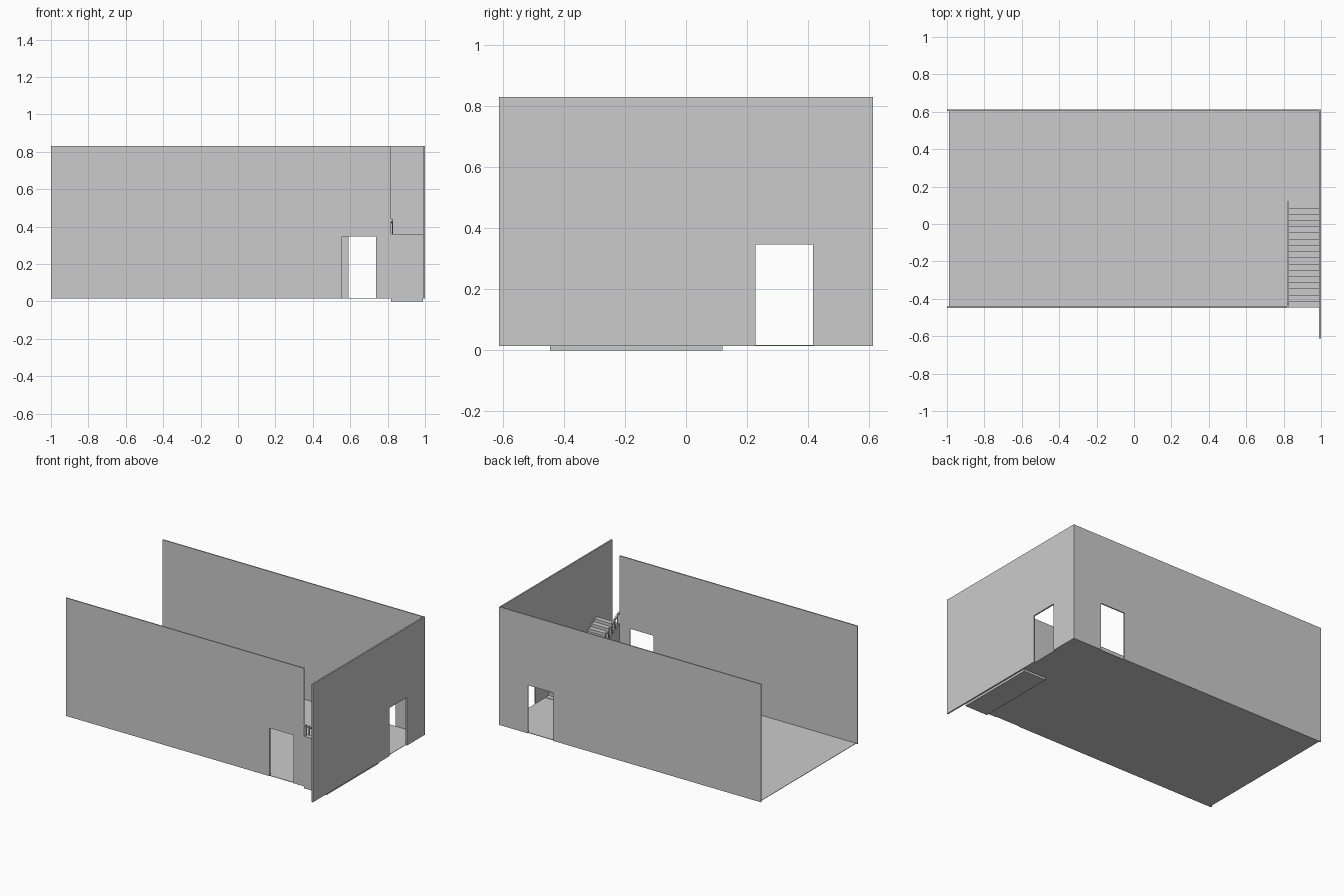
import bpy, bmesh
from mathutils import Vector

if "Cube" in bpy.data.objects:
    bpy.data.objects.remove(bpy.data.objects["Cube"])

BASE, TOP, DOOR = 0.015, 0.83, 0.347


def prism(name, points, offset):
    """Extrude a flat outline along the offset vector."""
    bm = bmesh.new()
    face = bm.faces.new([bm.verts.new(p) for p in points])
    ext = bmesh.ops.extrude_face_region(bm, geom=[face])
    moved = [g for g in ext["geom"] if isinstance(g, bmesh.types.BMVert)]
    bmesh.ops.translate(bm, verts=moved, vec=Vector(offset))
    bmesh.ops.recalc_face_normals(bm, faces=bm.faces)
    mesh = bpy.data.meshes.new(name)
    bm.to_mesh(mesh)
    bm.free()
    obj = bpy.data.objects.new(name, mesh)
    bpy.context.collection.objects.link(obj)
    return obj


def wall_profile(a, b, d0, d1):
    """Wall outline with a doorway cut out of its lower edge."""
    return [(a, BASE), (d0, BASE), (d0, DOOR), (d1, DOOR),
            (d1, BASE), (b, BASE), (b, TOP), (a, TOP)]


# Walls, each with one doorway
prism("front_wall", [(u, -0.449, z) for u, z in wall_profile(-1, 0.817, 0.556, 0.737)], (0, 0.008, 0))
prism("back_wall", [(u, 0.603, z) for u, z in wall_profile(-1, 0.99, 0.59, 0.78)], (0, 0.008, 0))
prism("right_wall", [(0.99, u, z) for u, z in wall_profile(-0.612, 0.612, 0.227, 0.416)], (0.01, 0, 0))

# Floor
prism("floor", [(-0.99, -0.445, BASE), (0.99, -0.445, BASE),
                (0.99, 0.605, BASE), (-0.99, 0.605, BASE)], (0, 0, 0.003))

# Solid staircase, rising toward the front
STEPS, Y0, Y1, HEIGHT = 17, 0.12, -0.446, 0.36
run, rise = (Y1 - Y0) / STEPS, HEIGHT / STEPS
outline = [(0.817, Y0, 0)]
for i in range(STEPS):
    outline.append((0.817, Y0 + i * run, (i + 1) * rise))
    outline.append((0.817, Y0 + (i + 1) * run, (i + 1) * rise))
outline.append((0.817, Y1, 0))
prism("stairs", outline, (0.173, 0, 0))

# Sloping handrail
RAIL = 0.08
prism("handrail", [(0.817, Y0, rise + RAIL - 0.012), (0.817, Y0, rise + RAIL),
                   (0.817, Y1, HEIGHT + RAIL), (0.817, Y1, HEIGHT + RAIL - 0.012)], (0.011, 0, 0))

# One baluster per step
for i in range(STEPS):
    y, z = Y0 + (i + 0.5) * run, (i + 1) * rise
    s = 0.003
    prism(f"baluster_{i + 1}", [(0.819, y - s, z), (0.825, y - s, z),
                                (0.825, y + s, z), (0.819, y + s, z)], (0, 0, RAIL - 0.005))
